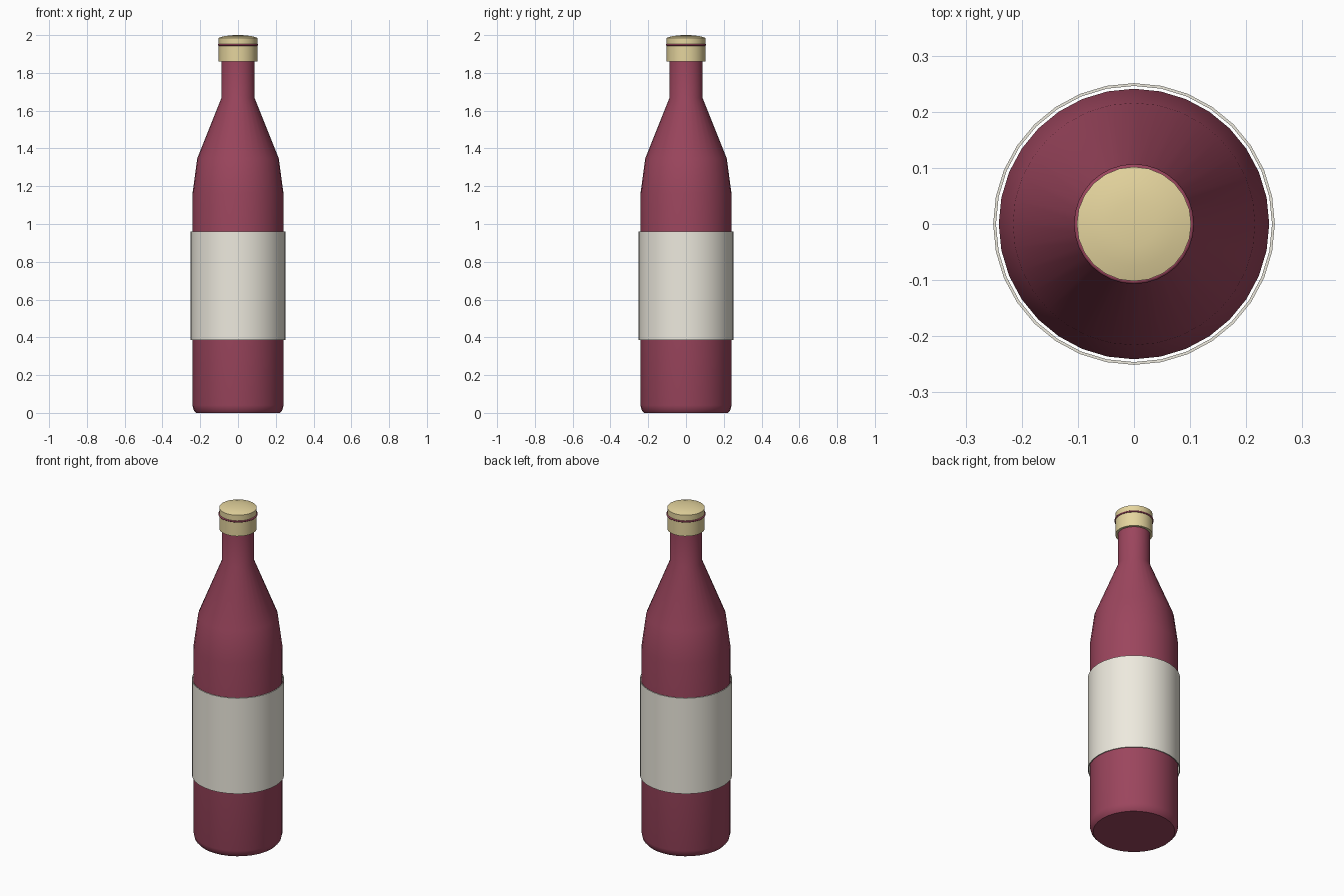
import bpy, math

if "Cube" in bpy.data.objects:
    bpy.data.objects.remove(bpy.data.objects["Cube"])


def material(name, color):
    m = bpy.data.materials.new(name)
    m.diffuse_color = (*color, 1)
    m.use_nodes = True
    m.node_tree.nodes["Principled BSDF"].inputs["Base Color"].default_value = m.diffuse_color
    return m


def lathe(name, profile, sides, mat, closed=False, angle=40):
    """Revolve a (radius, z) profile around z; zero radius makes a pole."""
    verts, rings, faces = [], [], []
    for r, z in profile:
        n = 1 if r == 0 else sides
        start = len(verts)
        for i in range(n):
            a = 2 * math.pi * i / sides
            verts.append((r * math.cos(a), r * math.sin(a), z))
        rings.append([start + i % n for i in range(sides)])
    pairs = list(zip(rings, rings[1:]))
    if closed:
        pairs.append((rings[-1], rings[0]))
    for lo, hi in pairs:
        for i in range(sides):
            j = (i + 1) % sides
            f = list(dict.fromkeys((lo[i], lo[j], hi[j], hi[i])))
            if len(f) > 2:
                faces.append(f)
    mesh = bpy.data.meshes.new(name)
    mesh.from_pydata(verts, [], faces)
    mesh.materials.append(mat)
    ob = bpy.data.objects.new(name, mesh)
    bpy.context.collection.objects.link(ob)
    bpy.ops.object.select_all(action='DESELECT')
    ob.select_set(True)
    bpy.context.view_layer.objects.active = ob
    bpy.ops.object.shade_smooth_by_angle(angle=math.radians(angle))
    return ob


wine = material("wine_glass", (0.33, 0.06, 0.11))
cream = material("label_paper", (0.85, 0.82, 0.73))
gold = material("cap_gold", (0.78, 0.66, 0.34))

# Bottle body: chamfered base, straight wall, shoulder and neck
lathe("bottle", [(0, 0), (0.222, 0), (0.235, 0.015), (0.241, 0.04), (0.241, 1.16),
                 (0.216, 1.347), (0.088, 1.667), (0.088, 1.9), (0, 1.9)], 32, wine)

# Label: thin sleeve standing just off the glass
lathe("label", [(0.251, 0.387), (0.251, 0.96), (0.246, 0.96), (0.246, 0.387)],
      32, cream, closed=True)

# Cap with slightly domed top
lathe("cap", [(0, 1.86), (0.102, 1.86), (0.102, 1.986), (0.075, 1.994),
              (0.04, 1.999), (0, 2.0)], 24, gold)

# Thin band around the cap
band = [(0.102 + 0.005 * math.cos(t * math.pi / 4), 1.948 + 0.005 * math.sin(t * math.pi / 4))
        for t in range(8)]
lathe("cap_band", band, 32, wine, closed=True, angle=60)
